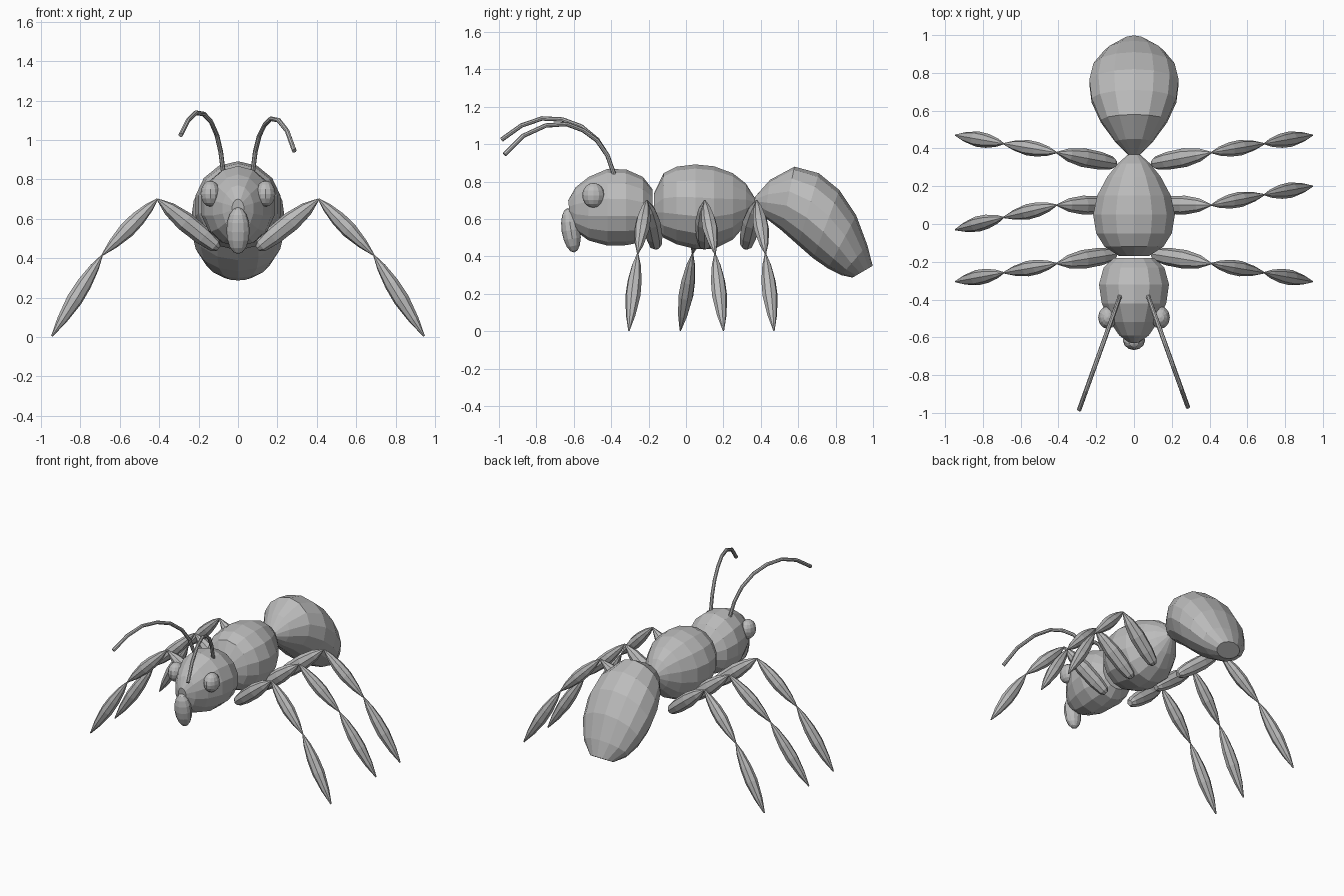
import bpy, bmesh, math
from mathutils import Vector, Matrix

if "Cube" in bpy.data.objects:
    bpy.data.objects.remove(bpy.data.objects["Cube"])

grey = bpy.data.materials.new("body grey")
grey.diffuse_color = (0.5, 0.5, 0.5, 1)
grey.use_nodes = True
grey.node_tree.nodes["Principled BSDF"].inputs["Base Color"].default_value = grey.diffuse_color


def finish(name, bm):
    bmesh.ops.recalc_face_normals(bm, faces=bm.faces)
    me = bpy.data.meshes.new(name)
    bm.to_mesh(me)
    bm.free()
    me.materials.append(grey)
    ob = bpy.data.objects.new(name, me)
    bpy.context.collection.objects.link(ob)
    return ob


def skin(name, rings):
    """Skin a list of equal-sized point rings and cap both ends."""
    bm = bmesh.new()
    rows = [[bm.verts.new(p) for p in ring] for ring in rings]
    n = len(rows[0])
    for a, b in zip(rows, rows[1:]):
        for i in range(n):
            j = (i + 1) % n
            bm.faces.new((a[i], a[j], b[j], b[i]))
    bm.faces.new(rows[0])
    bm.faces.new(rows[-1])
    return finish(name, bm)


def body(name, stations, n=14):
    """Stations: top (y, z), bottom (y, z), half width."""
    rings = []
    for ty, tz, by, bz, hw in stations:
        top, bot = Vector((0, ty, tz)), Vector((0, by, bz))
        mid, half = (top + bot) / 2, (top - bot) / 2
        rings.append([mid + half * math.sin(a) + Vector((hw * math.cos(a), 0, 0))
                      for a in (math.tau * (i + 0.5) / n + math.pi / 2 - math.pi / n
                                for i in range(n))])
    return skin(name, rings)


def spindle(name, a, b, profile, n=8):
    """Tapered limb segment from a to b; profile of (fraction, radius)."""
    a, b = Vector(a), Vector(b)
    q = (b - a).to_track_quat('Z', 'Y')
    return skin(name, [[a.lerp(b, t) + q @ Vector((r * math.cos(math.tau * i / n),
                                                   r * math.sin(math.tau * i / n), 0))
                        for i in range(n)] for t, r in profile])


def ball(name, loc, radii, tilt=0, u=12, v=8):
    bm = bmesh.new()
    mat = (Matrix.Translation(loc) @ Matrix.Rotation(tilt, 4, 'X')
           @ Matrix.Diagonal((*radii, 1)))
    bmesh.ops.create_uvsphere(bm, u_segments=u, v_segments=v, radius=1, matrix=mat)
    return finish(name, bm)


# Head, thorax and abdomen
body("head", [
    (-.63, .70, -.62, .61, .03), (-.59, .77, -.59, .535, .08),
    (-.52, .825, -.52, .485, .13), (-.42, .868, -.42, .458, .175),
    (-.32, .865, -.32, .46, .19), (-.23, .825, -.23, .478, .165),
    (-.18, .76, -.18, .53, .11)])
body("thorax", [
    (-.17, .74, -.17, .57, .08), (-.12, .845, -.12, .50, .16),
    (-.05, .88, -.05, .465, .205), (.05, .892, .05, .44, .222),
    (.15, .882, .15, .44, .20), (.25, .845, .25, .49, .145),
    (.32, .79, .32, .57, .088), (.37, .71, .37, .66, .03)])
body("abdomen", [
    (.37, .72, .362, .68, .03), (.45, .81, .42, .61, .10),
    (.58, .88, .51, .54, .18), (.71, .845, .60, .46, .23),
    (.82, .755, .68, .39, .242), (.91, .62, .76, .335, .22),
    (.97, .46, .83, .30, .165), (.998, .35, .89, .287, .085)])

# Eyes and snout
for side, s in (("left", -1), ("right", 1)):
    ball(side + "_eye", (s * .14, -.495, .727), (.05, .06, .066))
ball("snout", (0, -.615, .54), (.059, .05, .12), tilt=.15)

# Legs: hip, knee, ankle, foot
UPPER = [(0, .018), (.06, .035), (.25, .047), (.55, .05), (.8, .035), (1, .004)]
LOWER = [(0, .004), (.15, .024), (.35, .038), (.55, .041), (.8, .026), (1, .004)]
XZ = [(.10, .45), (.41, .70), (.69, .415), (.945, .004)]
LEGS = {
    "front_left": (-1, (-.16, -.21, -.258, -.305)),
    "front_right": (1, (-.16, -.21, -.258, -.305)),
    "middle_left": (-1, (.10, .10, .035, -.03)),
    "middle_right": (1, (.10, .10, .155, .20)),
    "rear_left": (-1, (.32, .378, .425, .47)),
    "rear_right": (1, (.32, .378, .425, .47)),
}
for leg, (s, ys) in LEGS.items():
    pts = [(s * x, y, z) for (x, z), y in zip(XZ, ys)]
    for k, part in enumerate(("thigh", "shin", "foot")):
        spindle(f"{leg}_{part}", pts[k], pts[k + 1], UPPER if k == 0 else LOWER)

# Antennae: curved tubes leaning outwards
ANTENNAE = {
    "left_antenna": (-1, [(-.385, .84), (-.42, .94), (-.475, 1.025), (-.56, 1.095),
                          (-.66, 1.132), (-.77, 1.138), (-.88, 1.10), (-.985, 1.025)]),
    "right_antenna": (1, [(-.385, .84), (-.42, .94), (-.475, 1.02), (-.55, 1.075),
                          (-.64, 1.108), (-.75, 1.10), (-.87, 1.045), (-.97, .945)]),
}
for name, (s, path) in ANTENNAE.items():
    pts = [Vector((s * (.075 + (-.385 - y) * .36), y, z)) for y, z in path]
    rings = []
    for i, p in enumerate(pts):
        d = pts[min(i + 1, len(pts) - 1)] - pts[max(i - 1, 0)]
        u = d.cross(Vector((1, 0, 0))).normalized()
        v = d.cross(u).normalized()
        rings.append([p + .012 * (u * math.cos(a) + v * math.sin(a))
                      for a in (math.tau * k / 8 for k in range(8))])
    skin(name, rings)
